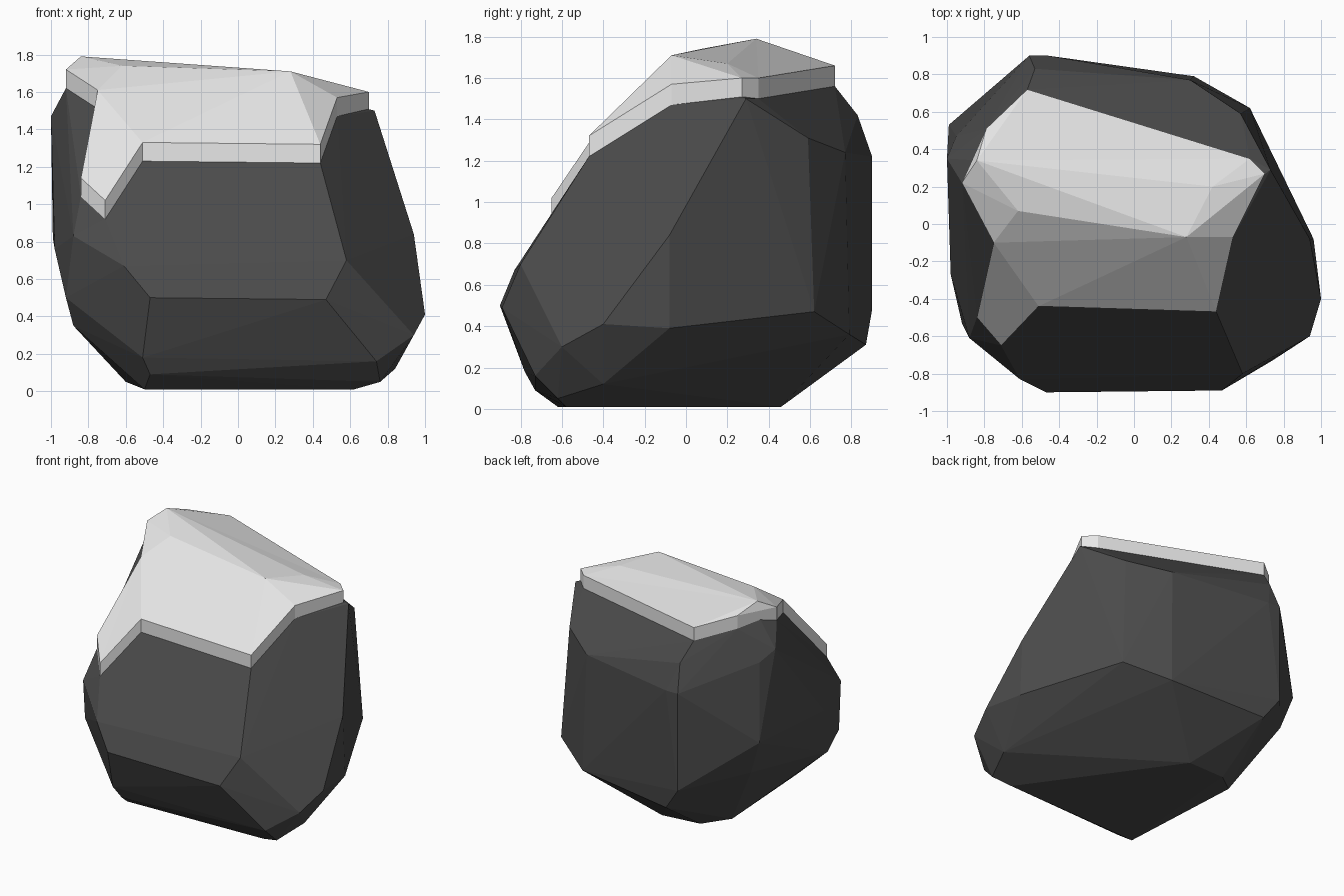
import bpy
import bmesh
from mathutils import Vector

default_cube = bpy.data.objects.get("Cube")
if default_cube:
    bpy.data.objects.remove(default_cube, do_unlink=True)


def make_material(name, level):
    material = bpy.data.materials.new(name)
    material.use_nodes = True
    colour = (level, level, level, 1)
    material.diffuse_color = colour
    shader = next(node for node in material.node_tree.nodes
                  if node.type == "BSDF_PRINCIPLED")
    shader.inputs["Base Color"].default_value = colour
    return material


def finish_object(mesh_builder, name, material):
    bmesh.ops.recalc_face_normals(mesh_builder, faces=mesh_builder.faces[:])
    mesh = bpy.data.meshes.new(name)
    mesh_builder.to_mesh(mesh)
    mesh_builder.free()
    mesh.materials.append(material)
    new_object = bpy.data.objects.new(name, mesh)
    bpy.context.collection.objects.link(new_object)
    return new_object


dark_stone = make_material("dark stone grey", 0.07)
snow_white = make_material("snow white", 0.8)

# Snow outline, counter-clockwise from the front left tip, on the snow surface
snow_rim = dict(
    a=(-.71, -.65, 1.02), b=(-.51, -.44, 1.33), c=(.44, -.47, 1.32),
    d=(.53, -.07, 1.57), e=(.7, .27, 1.6), f=(.62, .35, 1.6),
    g=(-.57, .72, 1.66), h=(-.79, .51, 1.73), i=(-.92, .22, 1.72),
    j=(-.75, -.1, 1.61), k=(-.84, -.5, 1.14))
# Ridge points inside the outline
snow_ridge = dict(p=(-.84, .34, 1.79), q=(.28, -.07, 1.71),
                  r=(-.62, .07, 1.74), s=(.42, .2, 1.67))
snow_facets = "abj ajk bcq bqj cdq jqr ijr irp rqp pih phg pgf pfs psq sfe qse qed"
snow_depth = Vector((0, 0, -.1))

# Boulder corners, grouped by level
rock_base = [
    (-.5, -.62, .01), (.62, -.58, .01), (-.12, .46, .01), (-.43, .44, .02),
    (-.6, .3, .05), (-.47, -.73, .09), (-.51, -.78, .18), (.76, -.62, .05),
    (.84, -.4, .12), (.74, -.73, .16)]
rock_belly = [
    (-.47, -.9, .5), (.47, -.89, .49), (.94, -.6, .3), (1, -.4, .41),
    (.96, -.08, .39), (.62, .62, .47), (.32, .79, .36), (-.44, .87, .31),
    (-.56, .9, .48), (-.9, .5, .56), (-.88, -.45, .35), (-.92, -.53, .5)]
rock_shoulder = [
    (-.61, -.83, .67), (.58, -.8, .7), (.94, -.08, .84), (-.88, -.61, .83),
    (-.98, -.27, .76), (-.99, .53, .82), (-.99, .1, 1.04)]
rock_crown = [
    (.57, .59, 1.31), (.3, .77, 1.24), (-.46, .9, 1.22), (-.56, .9, 1.22),
    (-.53, .83, 1.42), (-.95, .47, 1.4), (-1, .35, 1.47), (.73, .29, 1.5)]
under_snow = [Vector(point) + snow_depth
              for point in [*snow_rim.values(), *snow_ridge.values()]]

# Boulder: faceted hull around all corners
builder = bmesh.new()
for corner in rock_base + rock_belly + rock_shoulder + rock_crown + under_snow:
    builder.verts.new(corner)
hull = bmesh.ops.convex_hull(builder, input=builder.verts[:])
unused = {item for item in hull["geom_interior"] + hull["geom_unused"]
          if isinstance(item, bmesh.types.BMVert)}
bmesh.ops.delete(builder, geom=list(unused), context="VERTS")
finish_object(builder, "boulder", dark_stone)

# Snow cap: faceted top with a short wall around the rim
builder = bmesh.new()
top = {key: builder.verts.new(point)
       for key, point in {**snow_rim, **snow_ridge}.items()}
bottom = {key: builder.verts.new(Vector(point) + snow_depth)
          for key, point in {**snow_rim, **snow_ridge}.items()}
for facet in snow_facets.split():
    builder.faces.new([top[key] for key in facet])
    builder.faces.new([bottom[key] for key in reversed(facet)])
rim = list(snow_rim)
for here, following in zip(rim, rim[1:] + rim[:1]):
    builder.faces.new((bottom[here], bottom[following],
                       top[following], top[here]))
finish_object(builder, "snow_cap", snow_white)
